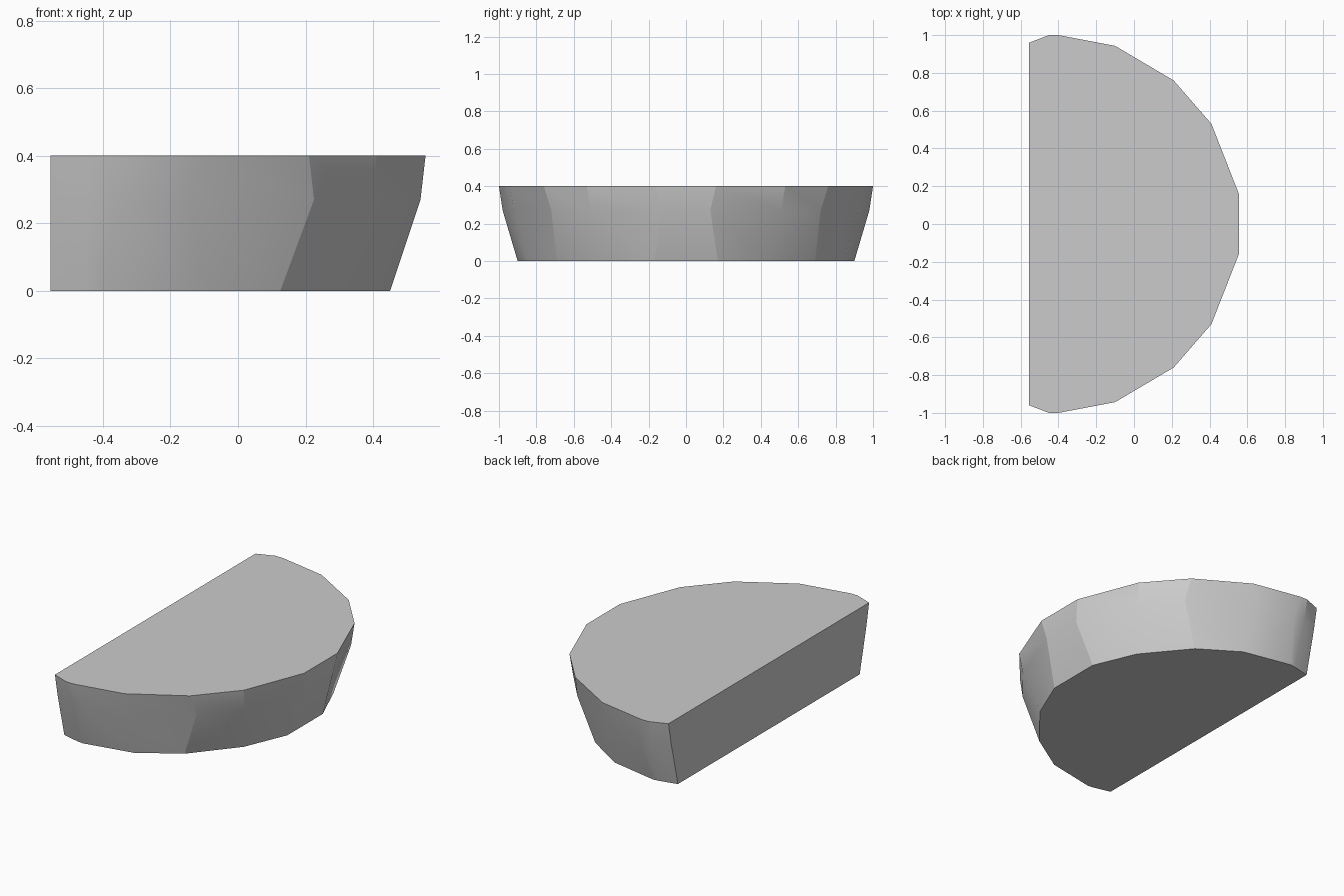
import bpy, bmesh, math

cube = bpy.data.objects.get("Cube")
if cube:
    bpy.data.objects.remove(cube, do_unlink=True)

# Half outlines (x, y) from the flat side round to the middle of the curve
BASE = [(-.555, .87), (-.45, .895), (-.41, .9), (-.11, .84), (.125, .69), (.34, .43), (.45, .17)]
BELLY = [(-.555, .935), (-.45, .975), (-.37, .98), (-.14, .92), (.225, .72), (.4, .51), (.54, .13)]
RIM = [(-.555, .96), (-.45, 1), (-.4, 1), (-.1, .943), (.21, .76), (.41, .53), (.555, .16)]
LEVELS = [(0, BASE), (.27, BELLY), (.4, RIM)]

# One neutral grey
grey = bpy.data.materials.new("plain grey")
grey.use_nodes = True
colour = (.6, .6, .6, 1)
grey.diffuse_color = colour
grey.node_tree.nodes["Principled BSDF"].inputs["Base Color"].default_value = colour

# Faceted half disc, lofted through the mirrored outlines
bm = bmesh.new()
rings = []
for z, half in LEVELS:
    outline = half + [(x, -y) for x, y in reversed(half)]
    rings.append([bm.verts.new((x, y, z)) for x, y in outline])
count = len(rings[0])
for low, high in zip(rings, rings[1:]):
    for i in range(count - 1):
        bm.faces.new((low[i], low[i + 1], high[i + 1], high[i]))

# Base, top and flat cut side
bm.faces.new(rings[0])
bm.faces.new(rings[-1])
bm.faces.new([r[0] for r in rings] + [r[-1] for r in reversed(rings)])
bmesh.ops.recalc_face_normals(bm, faces=bm.faces)

mesh = bpy.data.meshes.new("half_disc")
bm.to_mesh(mesh)
bm.free()
mesh.materials.append(grey)
half_disc = bpy.data.objects.new("half_disc", mesh)
bpy.context.collection.objects.link(half_disc)
bpy.ops.object.select_all(action='DESELECT')
half_disc.select_set(True)
bpy.context.view_layer.objects.active = half_disc
bpy.ops.object.shade_smooth_by_angle(angle=math.radians(18))
